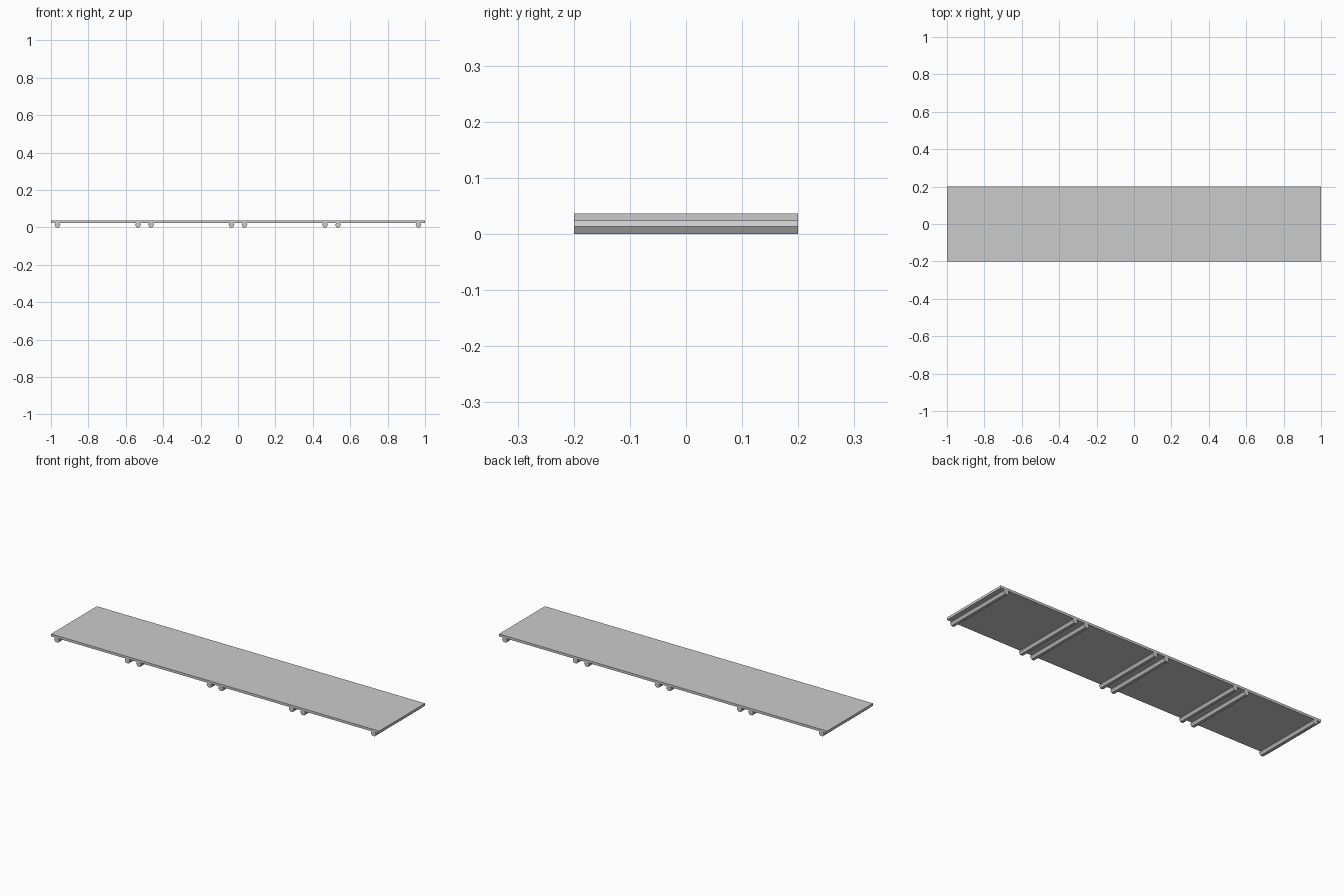
import bpy
import math

cube = bpy.data.objects.get("Cube")
if cube:
    bpy.data.objects.remove(cube, do_unlink=True)

LENGTH, WIDTH, TOP = 2.0, 0.4, 0.0365
DECK_THICKNESS = 0.0135
RAIL_RADIUS = 0.0156
SECTION = 0.5          # four deck sections, each on two rails
RAIL_INSET = 0.035

grey = bpy.data.materials.new("plain_grey")
grey.use_nodes = True
colour = (0.6, 0.6, 0.6, 1.0)
grey.diffuse_color = colour
grey.node_tree.nodes["Principled BSDF"].inputs["Base Color"].default_value = colour

# Flat deck board
bpy.ops.mesh.primitive_cube_add(size=1, location=(0, 0, TOP - DECK_THICKNESS / 2))
deck = bpy.context.object
deck.name = "deck_board"
deck.scale = (LENGTH, WIDTH, DECK_THICKNESS)
bpy.ops.object.transform_apply(location=False, rotation=False, scale=True)
deck.data.materials.append(grey)


def add_rail(name, x):
    """Hexagonal cross rail with corners pointing to the sides."""
    bpy.ops.mesh.primitive_cylinder_add(
        vertices=6, radius=RAIL_RADIUS, depth=WIDTH,
        location=(x, 0, RAIL_RADIUS * math.cos(math.pi / 6)))
    rail = bpy.context.object
    rail.name = name
    rail.rotation_euler = (math.pi / 2, math.pi / 2, 0)
    bpy.ops.object.transform_apply(location=False, rotation=True, scale=False)
    rail.data.materials.append(grey)


# Pair of cross rails under each section
for i in range(4):
    centre = -LENGTH / 2 + SECTION * (i + 0.5)
    for side, label in ((-1, "right"), (1, "left")):
        add_rail(f"cross_rail_{i + 1}_{label}", centre + side * (SECTION / 2 - RAIL_INSET))
